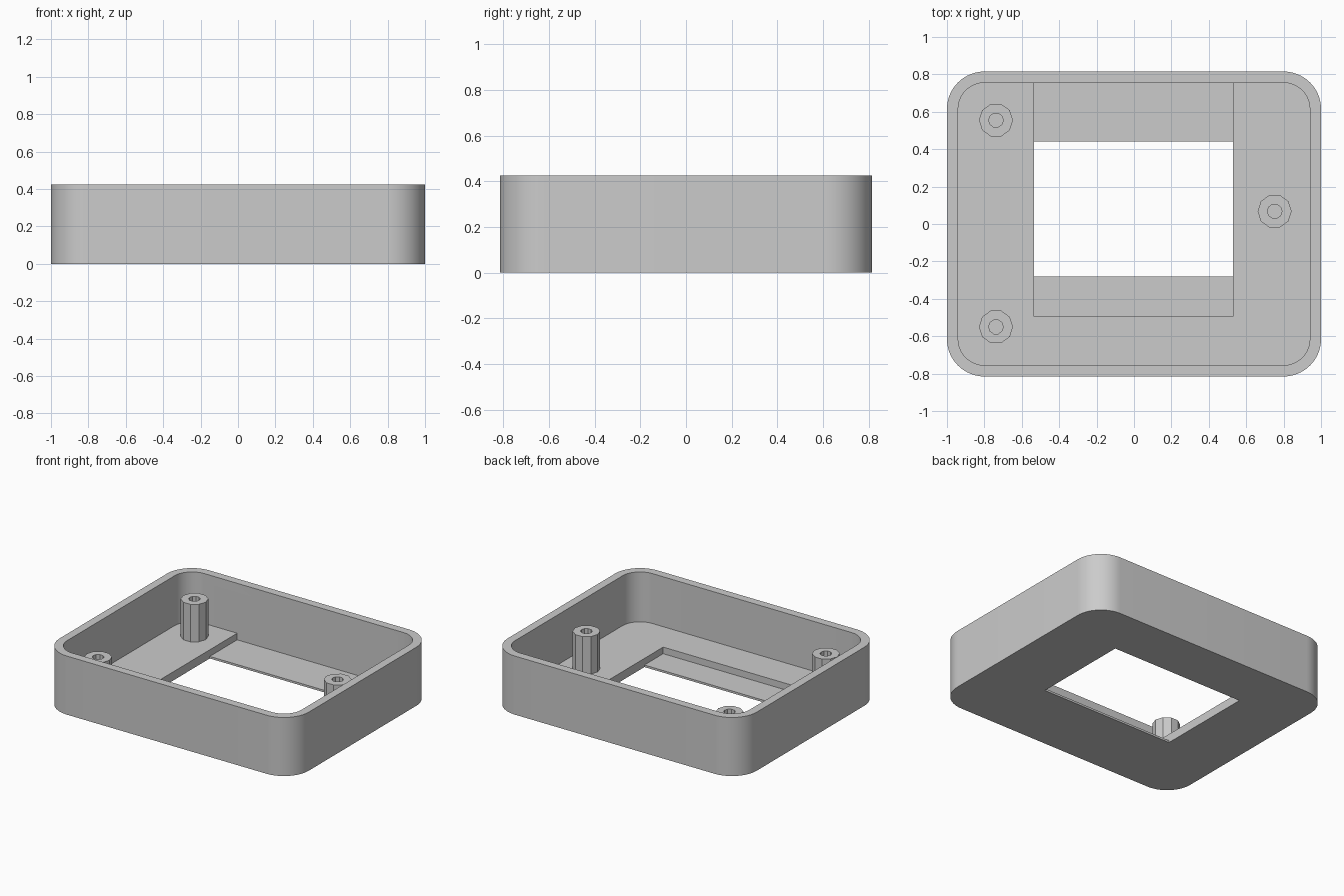
import bpy, bmesh
from math import cos, sin, pi, radians

cube = bpy.data.objects.get("Cube")
if cube:
    bpy.data.objects.remove(cube, do_unlink=True)

# Main dimensions
HALF_X, HALF_Y, HEIGHT = 1.0, 0.815, 0.425
WALL, CORNER = 0.06, 0.2
FLOOR, LEDGE, POST_TOP = 0.063, 0.015, 0.335

grey = bpy.data.materials.new("plain grey")
grey.use_nodes = True
colour = (0.6, 0.6, 0.6, 1)
grey.diffuse_color = colour
grey.node_tree.nodes["Principled BSDF"].inputs["Base Color"].default_value = colour


def finish(name, bm):
    bmesh.ops.recalc_face_normals(bm, faces=bm.faces)
    mesh = bpy.data.meshes.new(name)
    bm.to_mesh(mesh)
    bm.free()
    mesh.materials.append(grey)
    obj = bpy.data.objects.new(name, mesh)
    bpy.context.collection.objects.link(obj)
    return obj


def prism(name, outline, z0, z1):
    bm = bmesh.new()
    base = bm.faces.new([bm.verts.new((x, y, z0)) for x, y in outline])
    top = bmesh.ops.extrude_face_region(bm, geom=[base])["geom"]
    moved = [v for v in top if isinstance(v, bmesh.types.BMVert)]
    bmesh.ops.translate(bm, verts=moved, vec=(0, 0, z1 - z0))
    return finish(name, bm)


def rounded_rect(hx, hy, r, steps=16):
    points = []
    for quarter, (sx, sy) in enumerate([(1, 1), (-1, 1), (-1, -1), (1, -1)]):
        for i in range(steps + 1):
            a = (quarter + i / steps) * pi / 2
            points.append((sx * (hx - r) + r * cos(a), sy * (hy - r) + r * sin(a)))
    return points


def rect(x0, x1, y0, y1):
    return [(x0, y0), (x1, y0), (x1, y1), (x0, y1)]


def activate(obj):
    bpy.ops.object.select_all(action="DESELECT")
    obj.select_set(True)
    bpy.context.view_layer.objects.active = obj


def cut(obj, cutter):
    cutter.hide_render = True
    mod = obj.modifiers.new("cut", "BOOLEAN")
    mod.operation, mod.solver, mod.object = "DIFFERENCE", "EXACT", cutter
    activate(obj)
    bpy.ops.object.modifier_apply(modifier=mod.name)
    bpy.data.objects.remove(cutter, do_unlink=True)


# Open tray with rounded corners
inner_y = HALF_Y - WALL
tray = prism("tray", rounded_rect(HALF_X, HALF_Y, CORNER), 0, HEIGHT)
cut(tray, prism("cavity", rounded_rect(HALF_X - WALL, inner_y, CORNER - WALL), FLOOR, 1))
# Shallow screen recess reaching the back wall, then the window through it
cut(tray, prism("recess", rect(-0.535, 0.53, -0.495, inner_y), LEDGE, 0.2))
cut(tray, prism("window", rect(-0.535, 0.53, -0.28, 0.44), -0.1, 0.3))
activate(tray)
bpy.ops.object.shade_smooth_by_angle(angle=radians(30))


# Ten-sided screw posts with blind holes
def screw_post(name, x, y, sides=10, outer=0.091, hole=0.039):
    bm = bmesh.new()
    profile = [(outer, FLOOR - 0.01), (outer, POST_TOP), (hole, POST_TOP), (hole, FLOOR)]
    rings = [[bm.verts.new((r * cos(2 * pi * i / sides), r * sin(2 * pi * i / sides), z))
              for i in range(sides)] for r, z in profile]
    for low, high in zip(rings, rings[1:]):
        for i in range(sides):
            j = (i + 1) % sides
            bm.faces.new((low[i], low[j], high[j], high[i]))
    bm.faces.new(rings[0])
    bm.faces.new(rings[-1])
    post = finish(name, bm)
    post.location = (x, y, 0)


screw_post("back_right_post", -0.738, 0.555)
screw_post("front_right_post", -0.738, -0.55)
screw_post("left_post", 0.752, 0.068)
